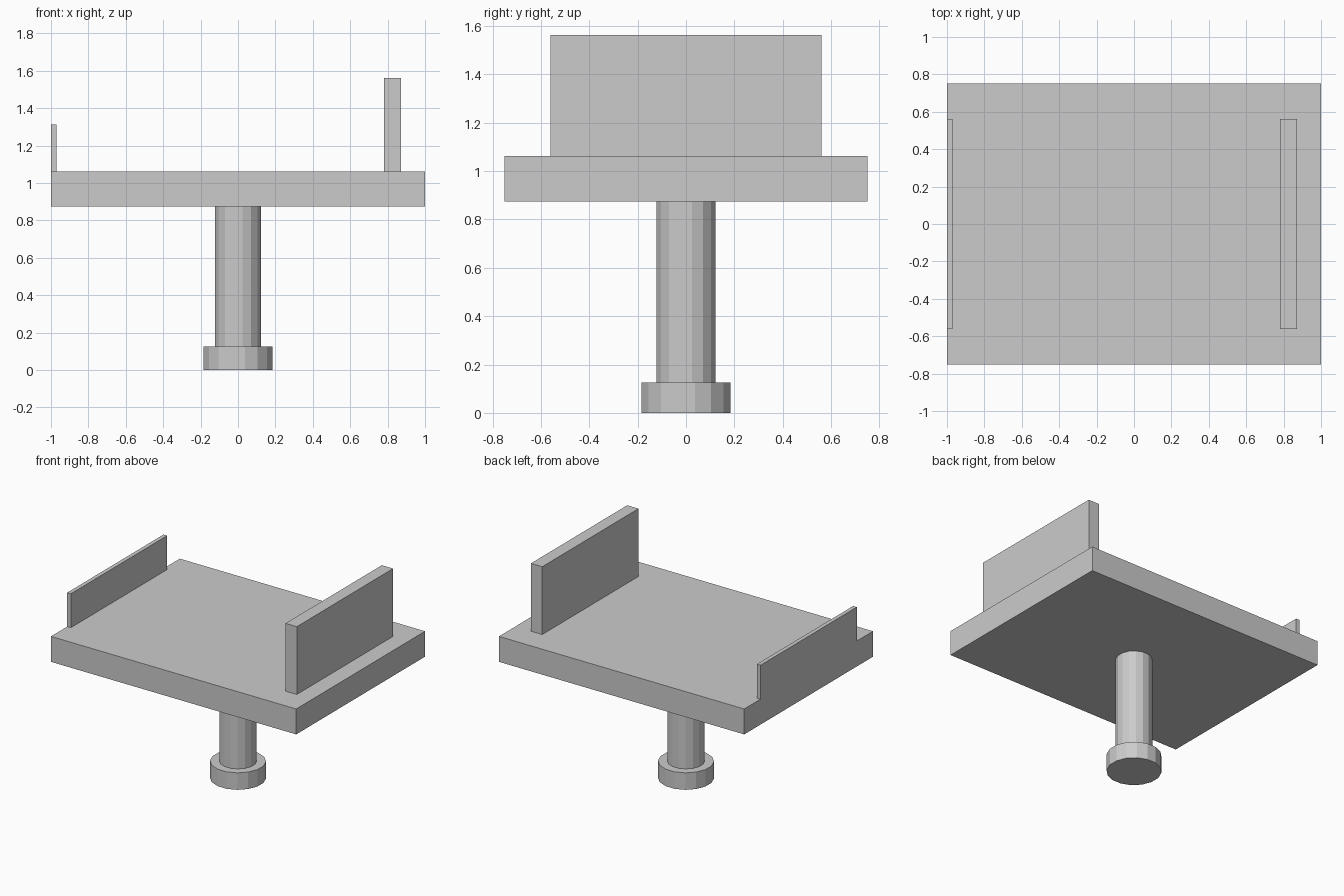
import bpy, math

if "Cube" in bpy.data.objects:
    bpy.data.objects.remove(bpy.data.objects["Cube"])

grey = bpy.data.materials.new("light_grey")
grey.diffuse_color = (0.6, 0.6, 0.6, 1)
grey.use_nodes = True
grey.node_tree.nodes["Principled BSDF"].inputs["Base Color"].default_value = grey.diffuse_color


def box(name, x0, x1, half_y, z0, z1):
    bpy.ops.mesh.primitive_cube_add(size=1, location=((x0 + x1) / 2, 0, (z0 + z1) / 2))
    o = bpy.context.object
    o.name = name
    o.scale = (x1 - x0, 2 * half_y, z1 - z0)
    o.data.materials.append(grey)


def column(name, radius, z0, z1):
    # 16 flat sides, with a side facing each axis
    bpy.ops.mesh.primitive_cylinder_add(vertices=16, radius=radius, depth=z1 - z0,
                                        location=(0, 0, (z0 + z1) / 2),
                                        rotation=(0, 0, math.pi / 16))
    o = bpy.context.object
    o.name = name
    o.data.materials.append(grey)


# Pedestal
column("foot", 0.1875, 0, 0.125)
column("post", 0.125, 0.125, 0.875)

# Flat deck with a low thin wall and a tall thick wall
box("deck", -1, 1, 0.75, 0.875, 1.0625)
box("low_wall", -1, -0.97, 0.5605, 1.0625, 1.3125)
box("tall_wall", 0.78, 0.872, 0.5605, 1.0625, 1.5625)
